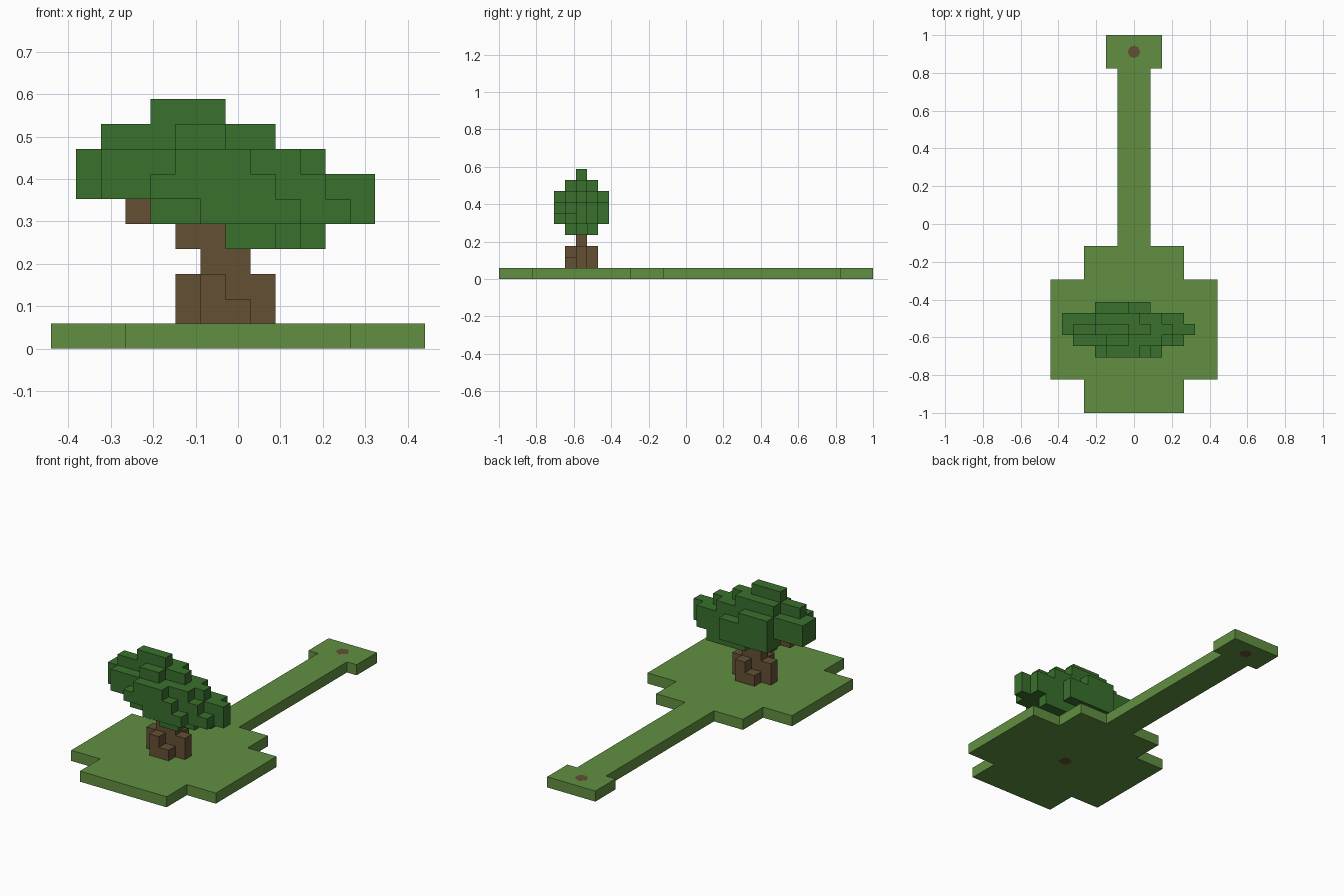
import bpy
import bmesh
from mathutils import Vector

default = bpy.data.objects.get("Cube")
if default:
    bpy.data.objects.remove(default, do_unlink=True)

UNIT = 2 / 34          # edge of one cell
TREE_Y = -9.5          # middle slice of the tree, in cells


def make_material(name, colour):
    mat = bpy.data.materials.new(name)
    mat.use_nodes = True
    mat.diffuse_color = (*colour, 1)
    mat.node_tree.nodes["Principled BSDF"].inputs["Base Color"].default_value = (*colour, 1)
    return mat


GRASS = make_material("grass green", (0.12, 0.275, 0.053))
LEAF = make_material("leaf green", (0.041, 0.162, 0.026))
BARK = make_material("bark brown", (0.13, 0.08, 0.034))


def finish(name, bm, mat):
    mesh = bpy.data.meshes.new(name)
    bm.to_mesh(mesh)
    bm.free()
    mesh.materials.append(mat)
    obj = bpy.data.objects.new(name, mesh)
    bpy.context.collection.objects.link(obj)
    return obj


def block_part(name, slices, mat):
    """Stack rows of cells; each slice maps a height to its first and last column."""
    cells = {(x, y, z)
             for y, rows in slices.items()
             for z, (first, last) in rows.items()
             for x in range(first, last + 1)}
    bm = bmesh.new()
    for cell in cells:
        for axis in range(3):
            for side in (-1, 1):
                near = list(cell)
                near[axis] += side
                if tuple(near) in cells:
                    continue
                # outer face between this cell and the empty neighbour
                normal, u = Vector((0, 0, 0)), Vector((0, 0, 0))
                normal[axis] = side / 2
                u[(axis + 1) % 3] = 0.5
                v = normal.cross(u) * 2
                centre = Vector(cell) + Vector((0, TREE_Y, 0.5)) + normal
                corners = (centre - u - v, centre + u - v, centre + u + v, centre - u + v)
                bm.faces.new([bm.verts.new(c * UNIT) for c in corners])
    bmesh.ops.remove_doubles(bm, verts=bm.verts, dist=0.001)
    bmesh.ops.dissolve_limit(bm, angle_limit=0.01, verts=bm.verts, edges=bm.edges)
    return finish(name, bm, mat)


# Leafy crown, from the front slice to the back slice
block_part("tree_crown", {
    -2: {5: (-1, 2), 6: (-3, 1), 7: (-2, 0)},
    -1: {4: (0, 1), 5: (-3, 4), 6: (-5, 3), 7: (-5, 2), 8: (-2, -1)},
    0: {4: (0, 2), 5: (-1, 5), 6: (-6, 5), 7: (-6, 3), 8: (-5, 1), 9: (-3, -1)},
    1: {4: (0, 3), 5: (-3, 4), 6: (-6, 4), 7: (-6, 2), 8: (-3, 0)},
    2: {5: (-3, 1), 6: (-3, 1), 7: (-3, -1)},
}, LEAF)

# Leaning trunk with stubby roots
block_part("tree_trunk", {
    -1: {1: (-1, 0), 2: (-1, -1)},
    0: {1: (-2, 1), 2: (-2, 1), 3: (-1, 0), 4: (-2, -1), 5: (-4, -2)},
    1: {1: (-1, 0), 2: (0, 0)},
}, BARK)

# Flat ground plate: half outline mirrored across the middle, then extruded
half = [(4.5, -17), (4.5, -14), (7.5, -14), (7.5, -5), (4.5, -5), (4.5, -2),
        (1.5, -2), (1.5, 14), (2.5, 14), (2.5, 17)]
outline = half + [(-x, y) for x, y in reversed(half)]
bm = bmesh.new()
face = bm.faces.new([bm.verts.new((x * UNIT, y * UNIT, 0.0005)) for x, y in outline])
top = bmesh.ops.extrude_face_region(bm, geom=[face])["geom"]
bmesh.ops.translate(bm, vec=(0, 0, UNIT - 0.0005),
                    verts=[v for v in top if isinstance(v, bmesh.types.BMVert)])
bmesh.ops.recalc_face_normals(bm, faces=bm.faces)
finish("ground_plate", bm, GRASS)

# Round pegs running through the plate
for name, y in (("tree_peg", TREE_Y), ("end_peg", 15.5)):
    bm = bmesh.new()
    bmesh.ops.create_cone(bm, cap_ends=True, segments=8, radius1=0.033,
                          radius2=0.033, depth=UNIT + 0.0005)
    peg = finish(name, bm, BARK)
    peg.location = (0, y * UNIT, (UNIT + 0.0005) / 2)
